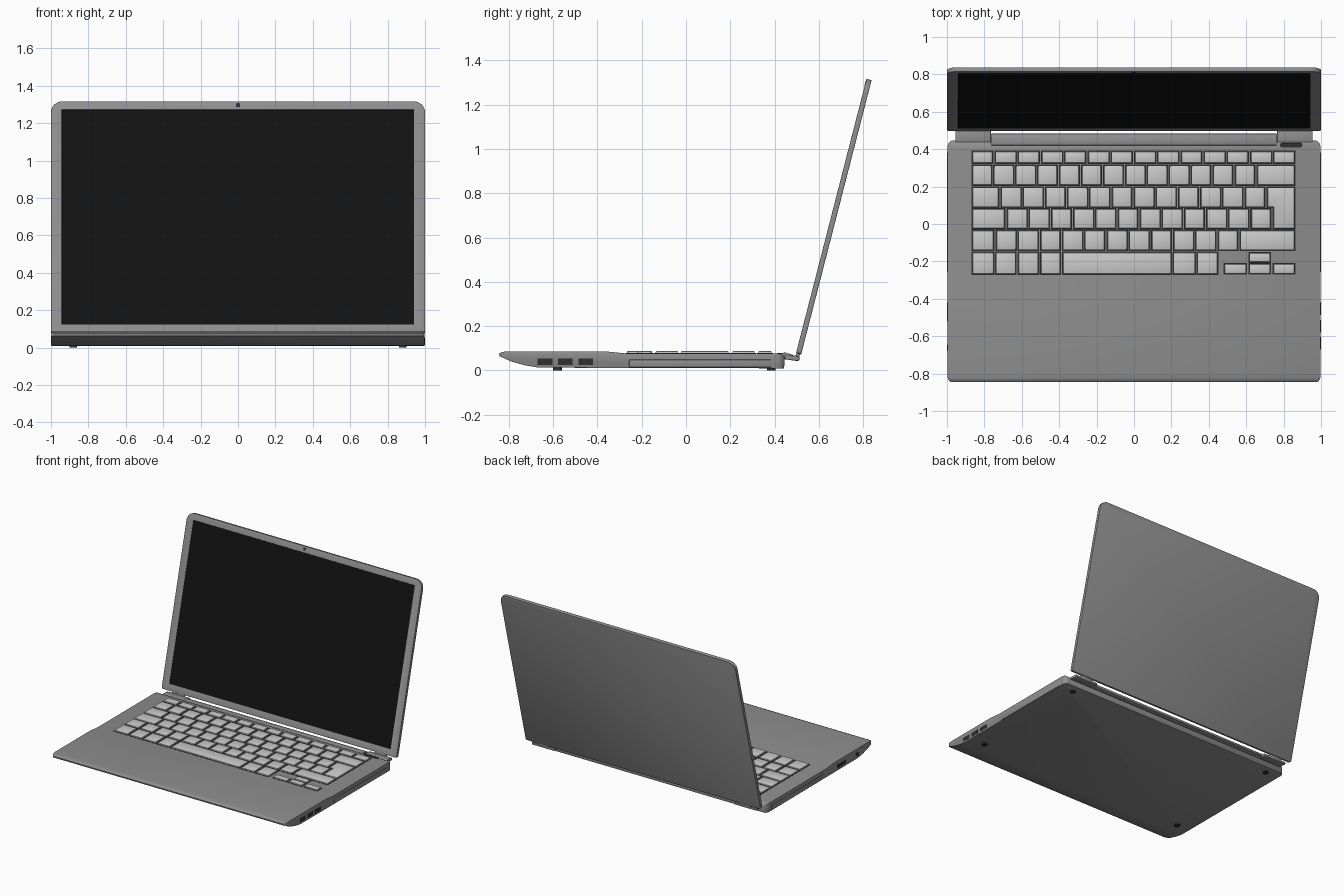
import bpy, bmesh, math
from mathutils import Vector

if "Cube" in bpy.data.objects:
    bpy.data.objects.remove(bpy.data.objects["Cube"])


def mat(name, v):
    m = bpy.data.materials.new(name)
    m.diffuse_color = (v, v, v, 1)
    m.use_nodes = True
    m.node_tree.nodes["Principled BSDF"].inputs["Base Color"].default_value = m.diffuse_color
    return m


BODY, KEY = mat("body_grey", 0.27), mat("key_grey", 0.6)
DARK, BLACK = mat("dark_grey", 0.03), mat("screen_black", 0.006)


def prisms(name, items, m, bevel=0.0, seg=2):
    """One object from several (outline points, extrusion vector) prisms."""
    bm = bmesh.new()
    for pts, vec in items:
        f = bm.faces.new([bm.verts.new(p) for p in pts])
        r = bmesh.ops.extrude_face_region(bm, geom=[f])
        bmesh.ops.translate(bm, vec=Vector(vec),
                            verts=[g for g in r["geom"] if isinstance(g, bmesh.types.BMVert)])
    bmesh.ops.recalc_face_normals(bm, faces=bm.faces[:])
    me = bpy.data.meshes.new(name)
    bm.to_mesh(me)
    bm.free()
    me.materials.append(m)
    ob = bpy.data.objects.new(name, me)
    bpy.context.collection.objects.link(ob)
    if bevel:
        finish(ob, bevel, seg)
    return ob


def apply(ob, mod):
    bpy.context.view_layer.objects.active = ob
    bpy.ops.object.modifier_apply(modifier=mod.name)


def finish(ob, width, seg=2):
    b = ob.modifiers.new("bevel", "BEVEL")
    b.width, b.segments, b.limit_method = width, seg, 'ANGLE'
    b.angle_limit = math.radians(35)
    apply(ob, b)
    bpy.ops.object.select_all(action='DESELECT')
    ob.select_set(True)
    bpy.ops.object.shade_smooth_by_angle(angle=math.radians(30))


def boolean(ob, cutter, op):
    b = ob.modifiers.new("cut", "BOOLEAN")
    b.object, b.operation, b.solver = cutter, op, 'EXACT'
    apply(ob, b)
    bpy.data.objects.remove(cutter)


def rrect(x0, x1, y0, y1, r_low, r_high, n=8):
    pts = []
    for cx, cy, r, a in ((x1, y1, r_high, 0), (x0, y1, r_high, 90),
                         (x0, y0, r_low, 180), (x1, y0, r_low, 270)):
        ox, oy = cx - math.copysign(r, cx), (cy - r if cy == y1 else cy + r)
        for i in range(n + 1):
            t = math.radians(a + 90 * i / n)
            pts.append((ox + r * math.cos(t), oy + r * math.sin(t)))
    return pts


def box(x0, x1, y0, y1, z0, z1):
    return [(x0, y0, z0), (x1, y0, z0), (x1, y1, z0), (x0, y1, z0)], (0, 0, z1 - z0)


def disc(c, r, vec, u, v, n=20):
    c, u, v = Vector(c), Vector(u), Vector(v)
    return [c + r * (math.cos(i * math.tau / n) * u + math.sin(i * math.tau / n) * v)
            for i in range(n)], vec


X, Y, Z = (1, 0, 0), (0, 1, 0), (0, 0, 1)

# Base: side profile trimmed by a rounded plan outline
profile = [(-0.80, 0.086), (-0.83, 0.083), (-0.846, 0.075), (-0.842, 0.063), (-0.79, 0.04),
           (-0.73, 0.023), (-0.664, 0.012), (0.443, 0.009), (0.447, 0.06), (0.43, 0.074),
           (0.40, 0.077), (-0.28, 0.077), (-0.37, 0.086)]
base = prisms("base", [([(-1.1, y, z) for y, z in profile], (2.2, 0, 0))], BODY)
plan = prisms("base_plan", [([(x, y, -0.1) for x, y in
                              rrect(-0.997, 0.997, -0.85, 0.45, 0.035, 0.04)], (0, 0, 0.4))], BODY)
boolean(base, plan, 'INTERSECT')
finish(base, 0.005)

# Raised strips along both sides
prisms("side_strips", [box(min(s * 0.98, s), max(s * 0.98, s), -0.257, 0.384, 0.013, 0.048)
                       for s in (-1, 1)], BODY, 0.003)

# Ports: three on the right, one and a round jack on the left
ports = [box(0.97, 0.9985, y - 0.033, y + 0.033, 0.025, 0.054) for y in (-0.637, -0.546, -0.453)]
ports.append(box(-0.9985, -0.97, -0.52, -0.42, 0.028, 0.054))
ports.append(disc((-0.9985, -0.66, 0.045), 0.016, (0.03, 0, 0), Y, Z))
prisms("ports", ports, DARK)

# Feet
prisms("feet", [disc((sx * 0.88, y, 0), 0.02, (0, 0, 0.014), X, Y)
                for sx in (-1, 1) for y in (-0.58, 0.385)], DARK)

# Keyboard: rows of (top y, bottom y, key left edges, right end)
GAP = 0.016


def spread(a, b, n):
    return [a + (b - a) * i / n for i in range(n)]


L, R = -0.864, 0.858
E = R + GAP
rows = [(0.388, 0.326, spread(L, E, 14) + [E]),
        (0.311, 0.208, spread(L, 0.66, 13) + [0.66, E]),
        (0.194, 0.092, [L] + spread(-0.708, 0.714, 12) + [0.714]),
        (0.080, -0.024, [L] + spread(-0.676, 0.746, 12) + [0.746]),
        (-0.035, -0.138, [L] + spread(-0.735, 0.57, 11) + [0.57, E]),
        (-0.152, -0.268, [L, -0.737, -0.618, -0.498, -0.380, 0.213, 0.341, 0.463])]
rects = [(a, b - GAP, y0, y1) for y1, y0, xs in rows for a, b in zip(xs, xs[1:])]
rects += [(0.484, 0.598, -0.264, -0.214), (0.618, 0.726, -0.264, -0.214),
          (0.618, 0.726, -0.203, -0.155), (0.746, R, -0.264, -0.214)]


def enter(g, z0, z1):
    pts = [(0.714 - g, 0.194 + g), (R + g, 0.194 + g), (R + g, -0.024 - g),
           (0.746 - g, -0.024 - g), (0.746 - g, 0.092 - g), (0.714 - g, 0.092 - g)]
    return [(x, y, z0) for x, y in pts], (0, 0, z1 - z0)


def keys(g, z0, z1):
    return [box(a - g, b + g, c - g, d + g, z0, z1) for a, b, c, d in rects] + [enter(g, z0, z1)]


prisms("key_wells", keys(0.006, 0.07, 0.0778), DARK)
prisms("keys", keys(-0.001, 0.072, 0.0865), KEY, 0.004)

# Power button
prisms("power_button", [([(x + 0.84, y + 0.421, 0.068) for x, y in
                          rrect(-0.06, 0.06, -0.011, 0.011, 0.01, 0.01, 4)], (0, 0, 0.0105))], DARK)

# Hinge: long centre cover and two outer arms reaching the lid
cover = [(0.42, 0.06), (0.42, 0.078), (0.45, 0.080), (0.483, 0.070), (0.483, 0.052), (0.44, 0.05)]
prisms("hinge_cover", [([(-0.765, y, z) for y, z in cover], (1.53, 0, 0))], BODY, 0.004)
arm = [(0.435, 0.052), (0.435, 0.068), (0.50, 0.066), (0.512, 0.06), (0.512, 0.044), (0.50, 0.042)]
prisms("hinge_arms", [([(x, y, z) for y, z in arm], (0.19, 0, 0)) for x in (-0.955, 0.765)],
       BODY, 0.004)
knuckle = [(0.494, 0.05), (0.512, 0.05), (0.516, 0.09), (0.502, 0.09)]
prisms("hinge_knuckles", [([(x, y, z) for y, z in knuckle], (0.1, 0, 0)) for x in (-0.91, 0.81)],
       BODY, 0.002)

# Lid, built upright with its front at y = 0, then tilted back
lid = prisms("lid", [([(x, 0, z) for x, z in rrect(-1, 1, 0, 1.28, 0.012, 0.06)],
                      (0, 0.024, 0))], BODY)
recess = prisms("screen_recess", [box(-0.942, 0.942, -0.05, 0.005, 0.05, 1.234)], BODY)
boolean(lid, recess, 'DIFFERENCE')
finish(lid, 0.004)
screen = prisms("screen", [box(-0.942, 0.942, 0.002, 0.008, 0.05, 1.234)], BLACK)
camera_dot = prisms("webcam", [disc((0, -0.001, 1.26), 0.012, (0, 0.004, 0), X, Z)], DARK)
for ob in (lid, screen, camera_dot):
    ob.rotation_euler = (math.radians(-14.4), 0, 0)
    ob.location = (0, 0.497, 0.077)
